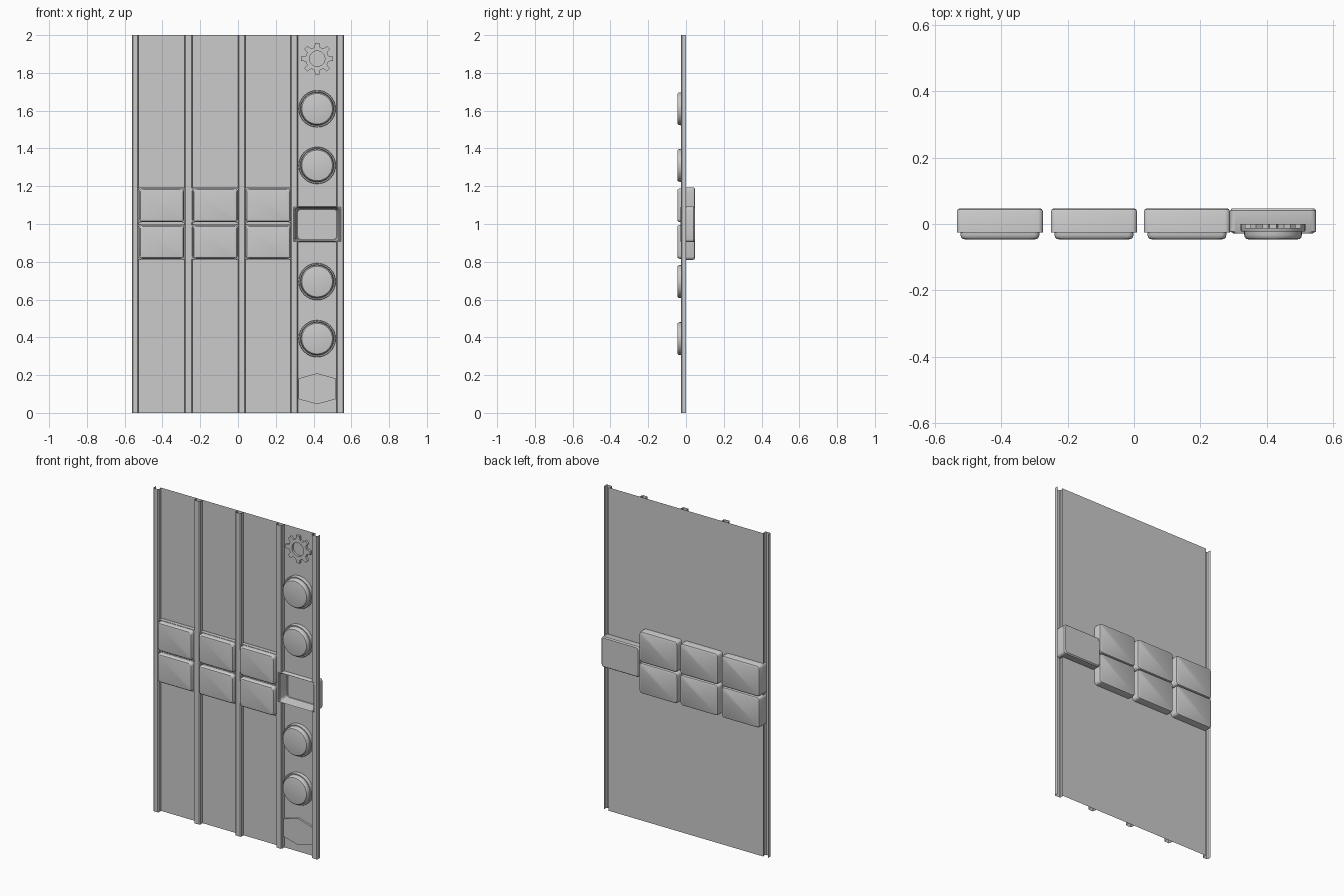
import bpy, bmesh
from math import sin, cos, pi

if "Cube" in bpy.data.objects:
    bpy.data.objects.remove(bpy.data.objects["Cube"])


def loft(name, loops, closed=True, cap_first=False, cap_last=False):
    """Skin a surface through point loops of equal length."""
    bm = bmesh.new()
    rows = [[bm.verts.new(p) for p in loop] for loop in loops]
    n = len(rows[0])
    for a, b in zip(rows, rows[1:]):
        for i in range(n if closed else n - 1):
            j = (i + 1) % n
            bm.faces.new((a[i], a[j], b[j], b[i]))
    if cap_first:
        bm.faces.new(rows[0][::-1])
    if cap_last:
        bm.faces.new(rows[-1])
    bmesh.ops.recalc_face_normals(bm, faces=bm.faces[:])
    return finish(name, bm)


def finish(name, bm):
    mesh = bpy.data.meshes.new(name)
    bm.to_mesh(mesh)
    bm.free()
    ob = bpy.data.objects.new(name, mesh)
    bpy.context.collection.objects.link(ob)
    bpy.ops.object.select_all(action='DESELECT')
    ob.select_set(True)
    bpy.context.view_layer.objects.active = ob
    bpy.ops.object.shade_smooth_by_angle(angle=0.5)
    return ob


def rounded_rect(cx, cz, w, h, y, r=0.016, steps=4):
    pts = []
    for k, (sx, sz) in enumerate(((1, 1), (-1, 1), (-1, -1), (1, -1))):
        for s in range(steps + 1):
            a = (k + s / steps) * pi / 2
            pts.append((cx + sx * (w - r) + r * cos(a), y, cz + sz * (h - r) + r * sin(a)))
    return pts


def circle(cx, cz, r, y, n=32):
    return [(cx + r * cos(2 * pi * i / n), y, cz + r * sin(2 * pi * i / n)) for i in range(n)]


FRONT = -0.027
COL, MID = 0.419, 0.998      # control column centre, pocket height

# Back sheet with an opening for the pocket
bm = bmesh.new()
xs, zs = (-0.53, 0.30, 0.53), (0, 0.91, 1.087, 2)
grid = [[bm.verts.new((x, 0, z)) for z in zs] for x in xs]
for i in range(2):
    for j in range(3):
        if (i, j) != (1, 1):
            bm.faces.new((grid[i][j], grid[i + 1][j], grid[i + 1][j + 1], grid[i][j + 1]))
finish("back_sheet", bm)


# Vertical rails: open channels, narrowed beside the pocket
def rail(name, x0, x1, z0, z1):
    prof = ((x0, 0), (x0, -0.022), (x0 + 0.005, FRONT), (x1 - 0.005, FRONT), (x1, -0.022), (x1, 0))
    loft(name, [[(x, y, z) for x, y in prof] for z in (z0, z1)], closed=False)


for n, (x0, x1) in enumerate(((-0.562, -0.526), (-0.283, -0.242), (-0.001, 0.039))):
    rail(f"rail_{n + 1}", x0, x1, 0, 2)
for n, (x0, x1, m0, m1) in enumerate(((0.278, 0.317, 0.278, 0.299), (0.521, 0.562, 0.539, 0.562))):
    rail(f"rail_{n + 4}_lower", x0, x1, 0, 0.907)
    rail(f"rail_{n + 4}_middle", m0, m1, 0.907, 1.089)
    rail(f"rail_{n + 4}_upper", x0, x1, 1.089, 2)

# Rectangular keys in sockets that show at the back
for cx in (-0.404, -0.1205, 0.1595):
    for cz in (0.905, 1.099):
        sock = [(0.122, 0.087, 0.047), (0.127, 0.092, 0.044), (0.130, 0.0945, 0.037),
                (0.130, 0.0945, -0.025), (0.122, 0.0925, -0.025), (0.122, 0.0925, -0.01)]
        loft("key_socket", [rounded_rect(cx, cz, *s) for s in sock], cap_first=True)
        key = [(0.119, 0.089, 0.0), (0.119, 0.089, -0.033), (0.117, 0.087, -0.040),
               (0.113, 0.083, -0.0445), (0.107, 0.077, -0.046)]
        loft("key", [rounded_rect(cx, cz, *k) for k in key], cap_last=True)

# Open pocket in the control column
pocket = [(0.124, 0.088, 0.047), (0.130, 0.094, 0.040), (0.130, 0.094, -0.022),
          (0.120, 0.091, -0.028), (0.116, 0.088, -0.024), (0.106, 0.082, 0.034), (0.103, 0.079, 0.037)]
loft("pocket", [rounded_rect(COL, MID, *p) for p in pocket], cap_first=True, cap_last=True)

# Round push buttons
for cz in (0.393, 0.695, 1.31, 1.61):
    ring = [(0.098, 0), (0.098, -0.018), (0.096, -0.022), (0.090, -0.022), (0.088, -0.016)]
    loft("button_ring", [circle(COL, cz, r, y) for r, y in ring])
    cap = [(0.088, -0.010), (0.087, -0.033), (0.085, -0.040), (0.081, -0.0445), (0.075, -0.046)]
    loft("round_button", [circle(COL, cz, r, y) for r, y in cap], cap_last=True)

# Raised gear with eight teeth
outer, inner = [], []
for t in range(8):
    for da, r in ((-0.24, 0.062), (-0.13, 0.085), (0.13, 0.085), (0.24, 0.062)):
        a = t * pi / 4 + da
        outer.append((COL + r * cos(a), 1.875 + r * sin(a)))
        inner.append((COL + 0.041 * cos(a), 1.875 + 0.041 * sin(a)))
loft("gear", [[(x, y, z) for x, z in pts] for pts, y in
              ((inner, 0), (inner, -0.014), (outer, -0.014), (outer, 0))])

# Raised six-sided plate
hexa = ((0.419, 0.21), (0.32, 0.182), (0.32, 0.073), (0.419, 0.046), (0.518, 0.073), (0.518, 0.182))
loft("hex_plate", [[(x, y, z) for x, z in hexa] for y in (0, -0.012)], cap_last=True)
